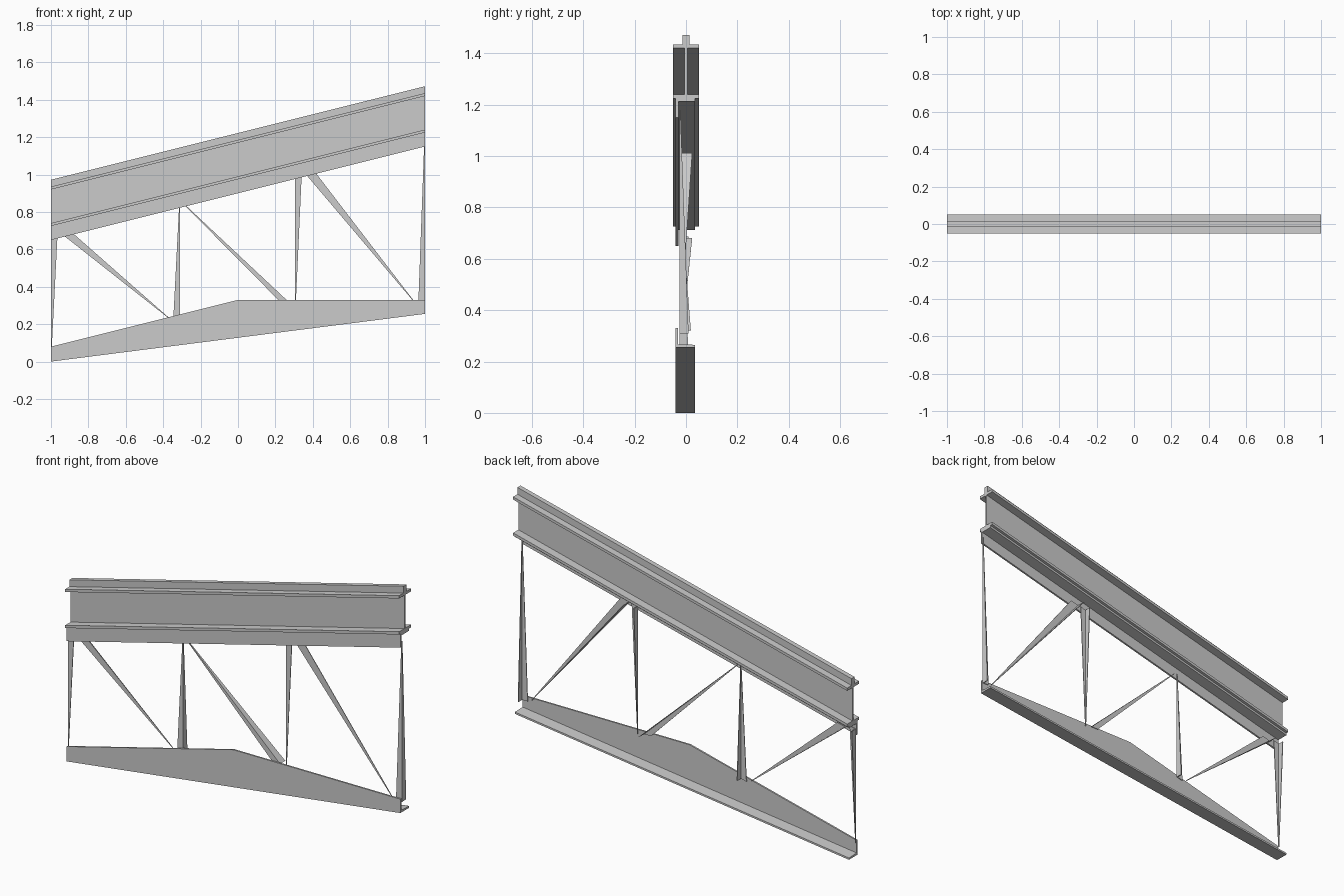
import bpy
from mathutils import Vector

if "Cube" in bpy.data.objects:
    bpy.data.objects.remove(bpy.data.objects["Cube"])

SLOPE = 0.25


def make(name, verts, faces):
    me = bpy.data.meshes.new(name)
    me.from_pydata(verts, [], faces)
    me.update()
    ob = bpy.data.objects.new(name, me)
    bpy.context.collection.objects.link(ob)
    # consistent outward normals
    import bmesh
    bm = bmesh.new()
    bm.from_mesh(me)
    bmesh.ops.recalc_face_normals(bm, faces=bm.faces)
    bm.to_mesh(me)
    bm.free()
    return ob


def loft(name, a, b):
    """Closed solid between two matching cross-sections."""
    n = len(a)
    faces = [tuple(range(n)), tuple(range(n, 2 * n))]
    faces += [(i, (i + 1) % n, n + (i + 1) % n, n + i) for i in range(n)]
    return make(name, list(a) + list(b), faces)


def sloped(name, profile, rise):
    """Profile (y, z at the left end) run from x=-1 to x=1 with plumb-cut ends."""
    return loft(name, [(-1, y, z) for y, z in profile],
                [(1, y, z + rise) for y, z in profile])


def member(name, low, high, low_w, high_w, side):
    """Tapered steel angle: corner line low->high, front leg points to side."""
    t = 0.004

    def section(p, w):
        x, z = p
        k = min(t, w * 0.5)
        leg = [(0, 0), (w, 0), (w, k), (k, k), (k, w), (0, w)]
        # slanted members are cut along the chord they meet
        m = slope_at(z)
        return [Vector((x + side * u, -0.026 + v, z + side * u * m)) for u, v in leg]

    def slope_at(z):
        return SLOPE if z > 0.4 or low[0] < 0 else 0

    return loft(name, section(low, low_w), section(high, high_w))


# Upper I-beam
half = [(0.05, 0.725), (0.05, 0.74), (0.005, 0.74),
        (0.005, 0.92), (0.05, 0.92), (0.05, 0.935)]
sloped("i_beam", half + [(-y, z) for y, z in reversed(half)], 0.5)

# Rail on top of the beam
sloped("top_rail", [(-0.013, 0.935), (0.013, 0.935), (0.013, 0.972), (-0.013, 0.972)], 0.5)

# Upper chord angle under the beam
sloped("upper_chord", [(-0.04, 0.65), (-0.03, 0.65), (-0.03, 0.713),
                       (0.035, 0.713), (0.035, 0.725), (-0.04, 0.725)], 0.5)

# Lower chord: deep gusset plate and bottom flange
plate = [(-1, 0), (1, 0.255), (1, 0.33), (0, 0.33), (-1, 0.08)]
loft("lower_chord_plate", [(x, -0.04, z) for x, z in plate],
     [(x, -0.031, z) for x, z in plate])
sloped("lower_chord_flange", [(-0.031, 0), (0.035, 0), (0.035, 0.01), (-0.031, 0.012)], 0.255)

# Web posts and diagonals, each tapering to one end
W, N = 0.036, 0.004
member("post_1", (-1, 0.07), (-1, 0.685), N, W, 1)
member("post_2", (-0.31, 0.235), (-0.31, 0.85), W, N, -1)
member("post_3", (0.305, 0.31), (0.305, 1.0), N, W, 1)
member("post_4", (1, 0.31), (1, 1.18), W, N, -1)
member("diagonal_1", (-0.375, 0.235), (-0.94, 0.68), N, 0.05, 1)
member("diagonal_2", (0.27, 0.32), (-0.29, 0.845), 0.045, N, -1)
member("diagonal_3", (0.94, 0.32), (0.355, 1.01), N, 0.05, 1)
